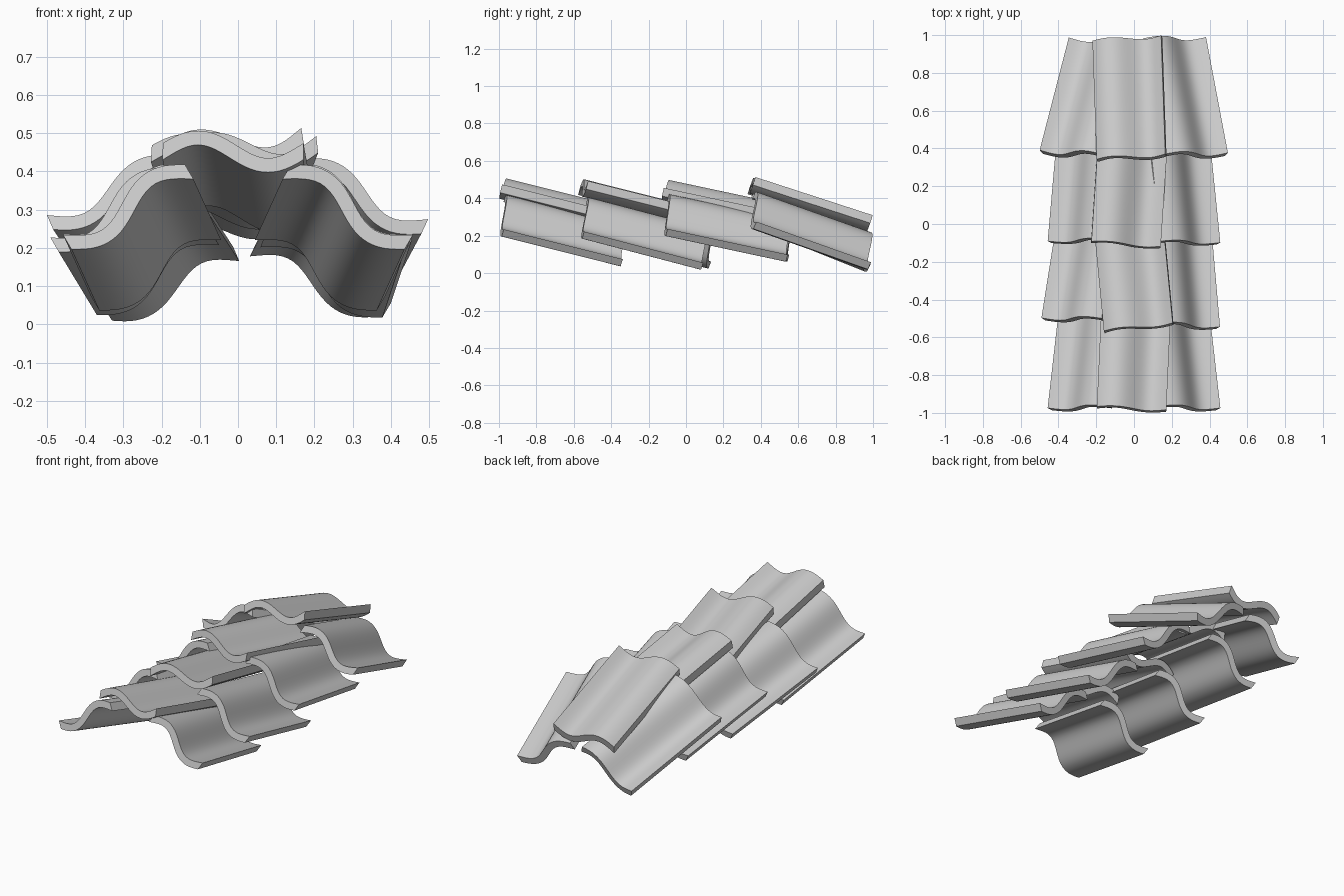
import bpy, math
from mathutils import Matrix

if "Cube" in bpy.data.objects:
    bpy.data.objects.remove(bpy.data.objects["Cube"])

WIDTH, AMP, THICK, LENGTH, SEGS = 0.368, 0.037, 0.038, 0.66, 24


def profile(flip):
    # closed S-curve section, near-constant thickness, upright side edges
    top, low = [], []
    k = 2 * math.pi / WIDTH
    for i in range(SEGS + 1):
        w = WIDTH * (i / SEGS - 0.5)
        h = -AMP * math.sin(k * w)
        t = THICK / 2 * math.hypot(1, AMP * k * math.cos(k * w))
        top.append((flip * w, h + t))
        low.append((flip * w, h - t))
    return top + low[::-1]


def tile(name, x, y, z, pitch, yaw, roll, flip=1):
    # placed by the middle of its raised front end
    sec = profile(flip)
    n = len(sec)
    rot = (Matrix.Rotation(math.radians(yaw), 4, 'Z')
           @ Matrix.Rotation(math.radians(-pitch), 4, 'X')
           @ Matrix.Rotation(math.radians(roll), 4, 'Y'))
    verts = [(a, d, b) for d in (0, LENGTH) for a, b in sec]
    faces = [(i, i + n, (i + 1) % n + n, (i + 1) % n) for i in range(n)]
    # end faces as quad strips
    for i in range(SEGS):
        j = n - 1 - i
        faces += [(i, i + 1, j - 1, j), (j + n, j - 1 + n, i + 1 + n, i + n)]
    me = bpy.data.meshes.new(name)
    me.from_pydata(verts, [], faces)
    ob = bpy.data.objects.new(name, me)
    ob.matrix_world = Matrix.Translation((x, y, z)) @ rot
    bpy.context.collection.objects.link(ob)
    bpy.ops.object.select_all(action='DESELECT')
    ob.select_set(True)
    bpy.context.view_layer.objects.active = ob
    bpy.ops.object.mode_set(mode='EDIT')
    bpy.ops.mesh.select_all(action='SELECT')
    bpy.ops.mesh.normals_make_consistent(inside=False)
    bpy.ops.object.mode_set(mode='OBJECT')
    bpy.ops.object.shade_smooth_by_angle(angle=math.radians(35))


# x, y, z, pitch, yaw, roll for each row, front to back
right = [(0.287, -0.975, 0.307, 14, 6.5, 31), (0.285, -0.54, 0.295, 14.6, 5, 31),
         (0.287, -0.10, 0.31, 12, 5.8, 31), (0.322, 0.365, 0.335, 19.2, 10.7, 27)]
left = [(-0.287, -0.975, 0.307, 14, -6.5, -31), (-0.32, -0.505, 0.30, 14.5, -9, -31),
        (-0.287, -0.09, 0.31, 12, -5, -31), (-0.325, 0.37, 0.345, 21.2, -14.5, -27)]
ridge = [(-0.013, -0.98, 0.452, 14, -2.6, 0), (0.025, -0.55, 0.455, 14, 5.5, -5),
         (-0.043, -0.11, 0.44, 12, -3.8, 2), (-0.013, 0.35, 0.468, 18, 2, -8)]

for r in range(4):
    tile(f"right_tile_{r + 1}", *right[r])
    tile(f"left_tile_{r + 1}", *left[r], flip=-1)
    tile(f"ridge_tile_{r + 1}", *ridge[r])
